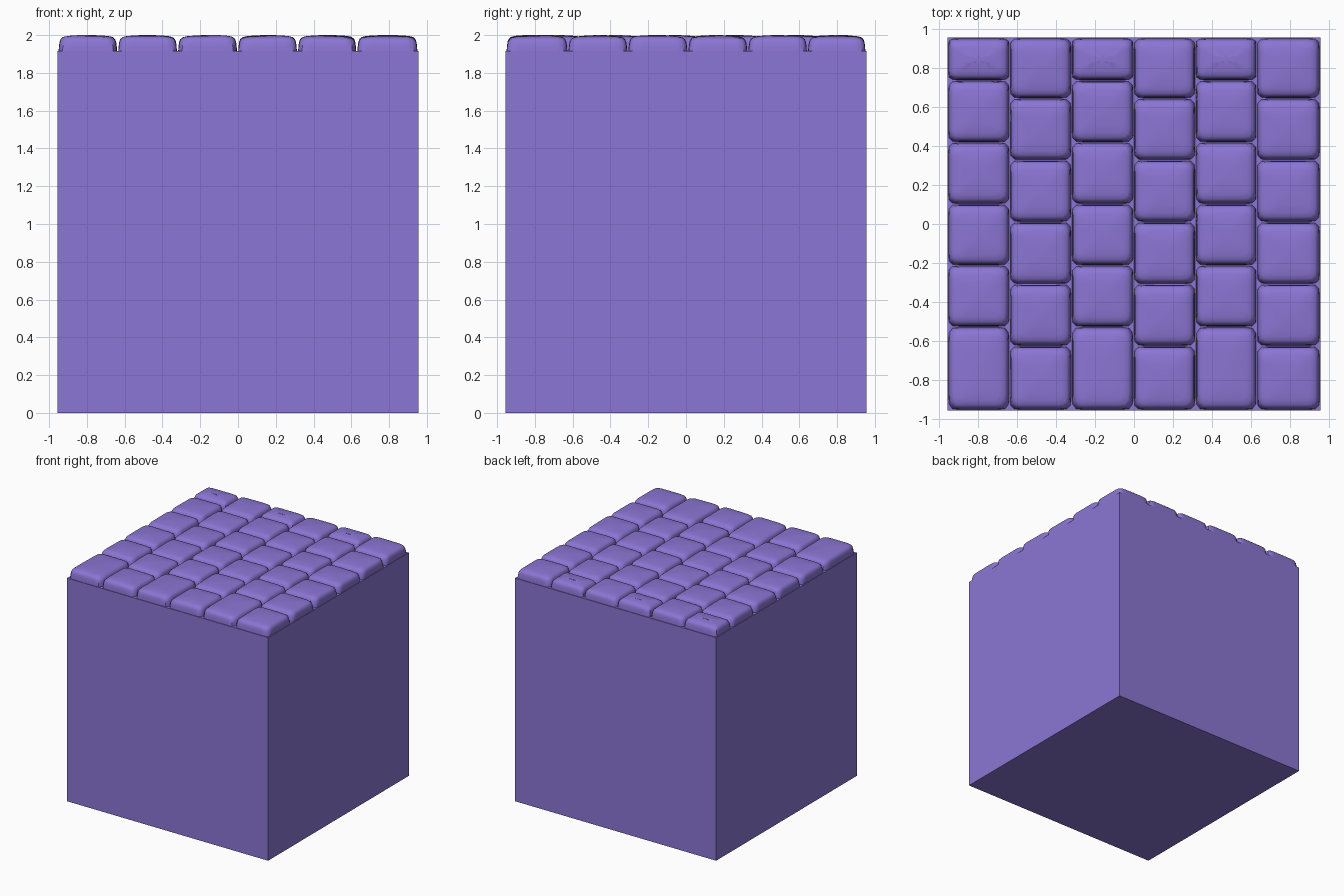
import bpy, bmesh, math, random

if "Cube" in bpy.data.objects:
    bpy.data.objects.remove(bpy.data.objects["Cube"])

random.seed(4)
H, BASE = 0.955, 1.915          # half width and height of the block

mat = bpy.data.materials.new("purple_stone")
mat.diffuse_color = (0.26, 0.18, 0.66, 1)
mat.use_nodes = True
mat.node_tree.nodes["Principled BSDF"].inputs["Base Color"].default_value = mat.diffuse_color


def make_object(name, bm):
    bmesh.ops.recalc_face_normals(bm, faces=bm.faces)
    me = bpy.data.meshes.new(name)
    bm.to_mesh(me)
    bm.free()
    me.materials.append(mat)
    ob = bpy.data.objects.new(name, me)
    bpy.context.collection.objects.link(ob)
    return ob


# Plain block
bm = bmesh.new()
bmesh.ops.create_cube(bm, size=1)
for v in bm.verts:
    v.co = (v.co.x * 2 * H, v.co.y * 2 * H, (v.co.z + 0.5) * BASE)
make_object("block", bm)

# Stone section: inset from the cell edge, height, squareness of the outline
RINGS = [(0.003, 1.912, 14), (0.005, 1.940, 12), (0.008, 1.962, 10),
         (0.014, 1.977, 9), (0.026, 1.987, 8), (0.050, 1.993, 7),
         (0.090, 1.997, 5), (0.125, 1.999, 4)]
N = 48


def superellipse(a, b, n):
    pts = []
    for i in range(N):
        t = 2 * math.pi * (i + 0.5) / N
        c, s = math.cos(t), math.sin(t)
        r = (abs(c) ** n + abs(s) ** n) ** (-1 / n)
        pts.append((a * r * c, b * r * s))
    return pts


def add_stone(bm, x0, x1, y0, y1):
    cx, cy, a, b = (x0 + x1) / 2, (y0 + y1) / 2, (x1 - x0) / 2, (y1 - y0) / 2
    tx, ty = random.uniform(-0.02, 0.02), random.uniform(-0.02, 0.02)
    loops = []
    for inset, z, n in RINGS:
        k = (z - BASE) / (2 - BASE)
        loops.append([bm.verts.new((cx + x, cy + y, min(2, z + k * (tx * x + ty * y))))
                      for x, y in superellipse(a - inset, max(b - inset, 0.02), n)])
    for lo, hi in zip(loops, loops[1:]):
        for i in range(N):
            j = (i + 1) % N
            bm.faces.new((lo[i], lo[j], hi[j], hi[i]))
    tip = bm.verts.new((cx, cy, 2.0))
    for i in range(N):
        bm.faces.new((loops[-1][i], loops[-1][(i + 1) % N], tip))


# Cobbles in six columns, alternate columns staggered
cols = [-0.953, -0.637, -0.320, -0.002, 0.315, 0.629, 0.953]
rows = [[-0.953, -0.527, -0.212, 0.102, 0.418, 0.735, 0.953],
        [-0.953, -0.625, -0.308, 0.010, 0.327, 0.643, 0.953]]
bm = bmesh.new()
for c in range(6):
    ys = rows[c % 2]
    for r in range(6):
        add_stone(bm, cols[c], cols[c + 1], ys[r], ys[r + 1])
stones = make_object("cobblestones", bm)
bpy.context.view_layer.objects.active = stones
stones.select_set(True)
bpy.ops.object.shade_smooth_by_angle(angle=math.radians(40))
